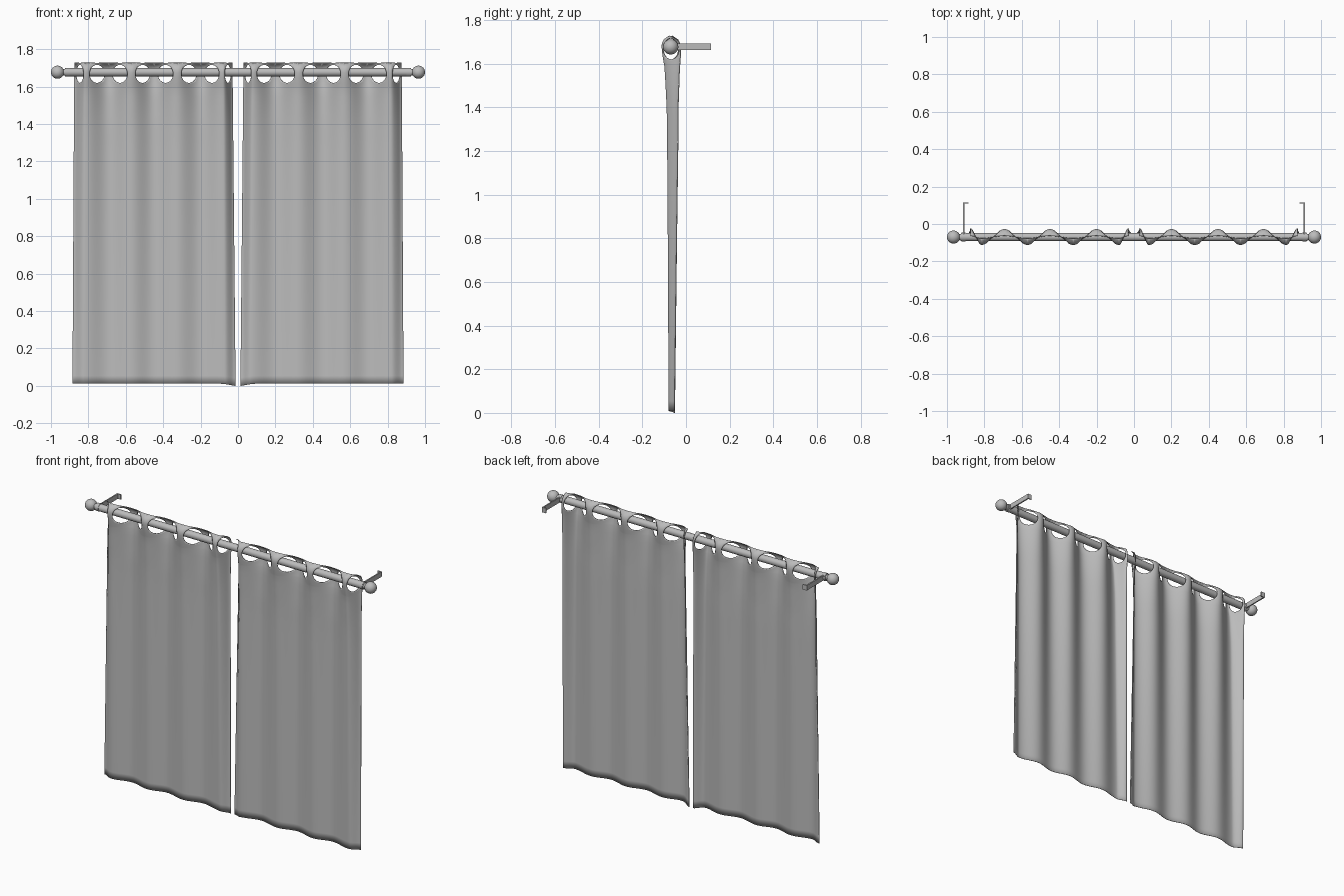
import bpy, bmesh, math

if "Cube" in bpy.data.objects:
    bpy.data.objects.remove(bpy.data.objects["Cube"])

ROD_Y, ROD_Z, TOP = -0.07, 1.677, 1.727

grey = bpy.data.materials.new("soft grey")
grey.diffuse_color = (0.5, 0.5, 0.5, 1)
grey.use_nodes = True
grey.node_tree.nodes["Principled BSDF"].inputs["Base Color"].default_value = grey.diffuse_color


def finish(name, bm, smooth=True):
    me = bpy.data.meshes.new(name)
    bm.to_mesh(me)
    bm.free()
    ob = bpy.data.objects.new(name, me)
    bpy.context.collection.objects.link(ob)
    me.materials.append(grey)
    if smooth:
        bpy.context.view_layer.objects.active = ob
        ob.select_set(True)
        bpy.ops.object.shade_smooth_by_angle(angle=math.radians(45))
        ob.select_set(False)
    return ob


def lerp_table(table, v):
    for (a, fa), (b, fb) in zip(table, table[1:]):
        if v <= b:
            t = max(0, (v - a) / (b - a))
            return fa + (fb - fa) * t
    return table[-1][1]


def lathe(name, profile):
    """Spin (x, radius) points round the rod axis."""
    bm = bmesh.new()
    vs = [bm.verts.new((x, ROD_Y, ROD_Z + r)) for x, r in profile]
    es = [bm.edges.new(p) for p in zip(vs, vs[1:])]
    bmesh.ops.spin(bm, geom=vs + es, cent=(0, ROD_Y, ROD_Z), axis=(1, 0, 0),
                   angle=math.tau, steps=32)
    bmesh.ops.remove_doubles(bm, verts=bm.verts, dist=1e-5)
    bmesh.ops.recalc_face_normals(bm, faces=bm.faces)
    return finish(name, bm)


# Rod, and ball finials with a collar and neck
lathe("curtain_rod", [(-0.925, 0), (-0.925, 0.022), (0.925, 0.022), (0.925, 0)])
ball = [(0.965 - 0.035 * math.cos(a), 0.035 * math.sin(a))
        for a in [0.5 + (math.pi - 0.5) * i / 14 for i in range(15)]]
finial = [(0.9, 0), (0.9, 0.0235), (0.922, 0.0235), (0.924, 0.018)] + ball
for side, s in (("left", -1), ("right", 1)):
    lathe(side + "_finial", [(s * x, max(r, 0)) for x, r in finial])


# Wall brackets: flat arm with a small foot turned inward
def box(bm, lo, hi):
    m = bmesh.ops.create_cube(bm, size=1)["verts"]
    for v in m:
        v.co = [(a + b) / 2 + c * (b - a) for a, b, c in zip(lo, hi, v.co)]


for side, s in (("left", -1), ("right", 1)):
    bm = bmesh.new()
    box(bm, (0.906, -0.06, 1.662), (0.914, 0.115, 1.693))
    box(bm, (0.886, 0.109, 1.662), (0.910, 0.115, 1.693))
    for v in bm.verts:
        v.co.x *= s
    bmesh.ops.recalc_face_normals(bm, faces=bm.faces)
    finish(side + "_bracket", bm, False)

# Fold positions across a panel: even = behind the rod, odd = in front
FOLDS = [0.03, 0.08, 0.2, 0.325, 0.45, 0.57, 0.692, 0.815, 0.875]
DEPTH = [(0, 0.013), (0.8, 0.017), (1.4, 0.021), (1.58, 0.028), (1.63, 0.036),
         (1.66, 0.040), (1.69, 0.041), (1.71, 0.032), (1.72, 0.018), (TOP, 0.007)]
N, CELL_BOTTOM = 10, 1.59


def drape(u, z):
    """Flat cloth position (fold number, height) to hanging position."""
    i = min(int(u), 7)
    x = FOLDS[i] + (FOLDS[i + 1] - FOLDS[i]) * (u - i)
    drop = 1 - z / TOP
    x += drop * (-0.017 * max(0, 1 - u / 2) + 0.01 * max(0, (u - 6) / 2))
    d = lerp_table(DEPTH, z)
    if u < 0.5 or u > 7.5:           # side hems curl back more
        d += 0.012 * min(1, drop * 12) * (z / TOP) * abs(math.cos(math.pi * u))
    hem = 0.012 * min(1, u / 1.2) * max(0, 1 - z / 0.3)
    return (x, ROD_Y + 0.005 * min(1, drop * 4) + d * math.cos(math.pi * u), z + hem)


def panel(name, s):
    bm = bmesh.new()

    def strip(a, b):
        for k in range(len(a) - 1):
            bm.faces.new((a[k], a[k + 1], b[k + 1], b[k]))

    def row(pts):
        out = []
        for u, z in pts:
            x, y, zz = drape(u, z)
            out.append(bm.verts.new((s * x, y, zz)))
        return out

    # Header: one eyelet cell between each pair of folds
    side = [i / N for i in range(N)]
    square = ([(t, 0) for t in side] + [(1, t) for t in side] +
              [(1 - t, 1) for t in side] + [(0, 1 - t) for t in side])
    square.append(square[0])
    for c in range(8):
        rings = []
        for k in range(6):
            f = k / 5
            pts = []
            for p, q in square:
                a = math.atan2(q - 0.5, p - 0.5)
                hu, hz = 0.5 + 0.33 * math.cos(a), 1.668 + 0.048 * math.sin(a)
                z = CELL_BOTTOM + (TOP - CELL_BOTTOM) * q
                pts.append((c + hu + (p - hu) * f, hz + (z - hz) * f))
            rings.append(row(pts))
        for a, b in zip(rings, rings[1:]):
            strip(a, b)

    # Hanging cloth below the header
    rows = [row([(i / N, CELL_BOTTOM * (1 - j / 36)) for i in range(8 * N + 1)])
            for j in range(37)]
    for a, b in zip(rows, rows[1:]):
        strip(a, b)
    bmesh.ops.remove_doubles(bm, verts=bm.verts, dist=1e-5)
    bmesh.ops.recalc_face_normals(bm, faces=bm.faces)
    ob = finish(name, bm)
    mod = ob.modifiers.new("cloth_thickness", 'SOLIDIFY')
    mod.thickness = 0.003
    mod.offset = 0


panel("left_curtain", -1)
panel("right_curtain", 1)
